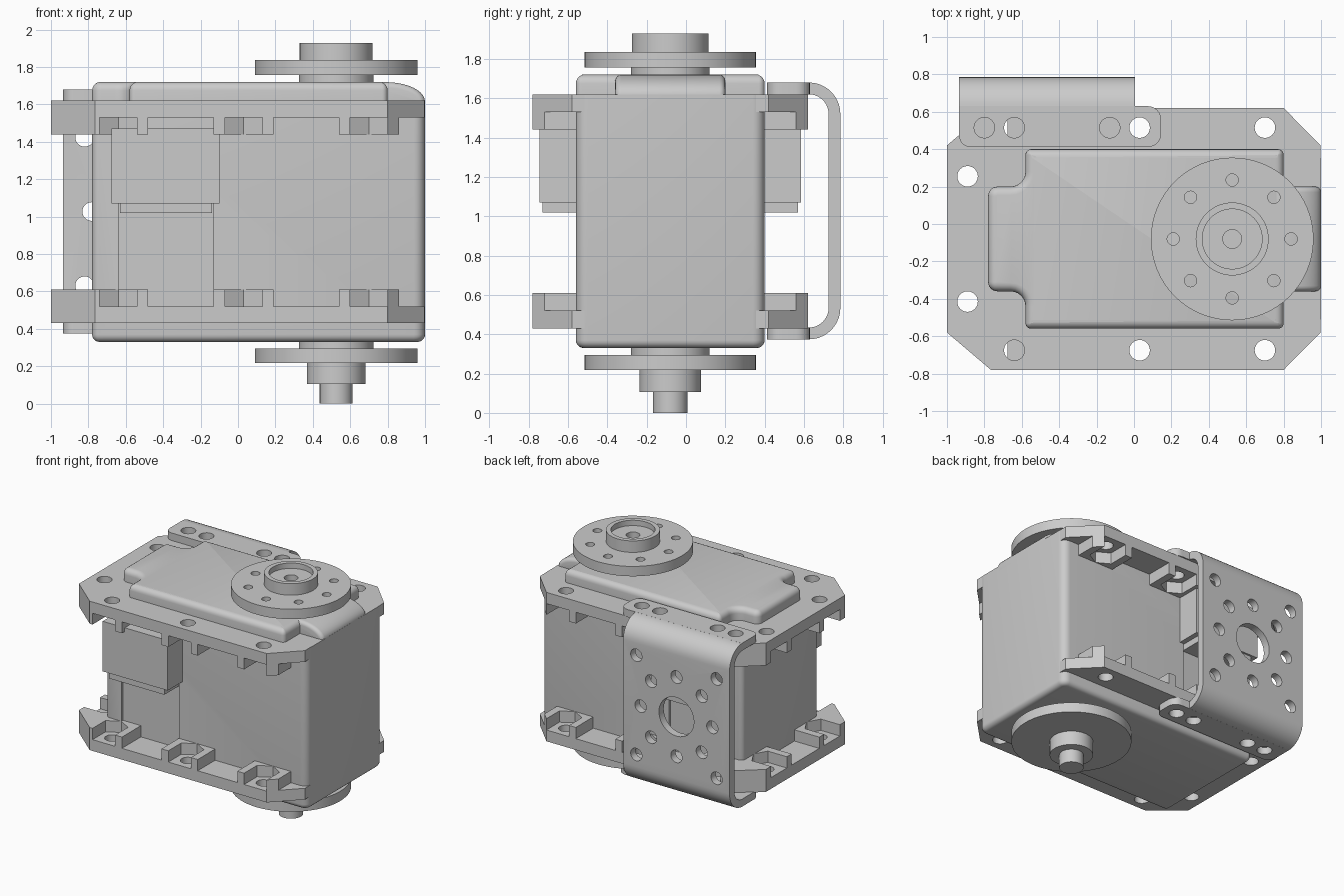
import bpy, bmesh
from math import sin, cos, pi, radians
from mathutils import Vector

if "Cube" in bpy.data.objects:
    bpy.data.objects.remove(bpy.data.objects["Cube"])

CY = -0.08           # mirror plane of the housing in y
AX = 0.525           # output shaft x
parts = []


def finish(name, bm):
    bmesh.ops.recalc_face_normals(bm, faces=bm.faces)
    me = bpy.data.meshes.new(name)
    bm.to_mesh(me)
    bm.free()
    ob = bpy.data.objects.new(name, me)
    bpy.context.collection.objects.link(ob)
    parts.append(ob)
    return ob


def prism(name, pts, lo, hi, axis='Z', bevel_lo=0, bevel_hi=0):
    """Extrude a 2D outline along an axis, optionally rounding the end rims."""
    place = {'X': lambda a, b, t: (t, a, b), 'Y': lambda a, b, t: (a, t, b),
             'Z': lambda a, b, t: (a, b, t)}[axis]
    bm = bmesh.new()
    ends = [[bm.verts.new(place(a, b, t)) for a, b in pts] for t in (lo, hi)]
    caps = [bm.faces.new(e) for e in ends]
    n = len(pts)
    for i in range(n):
        j = (i + 1) % n
        bm.faces.new((ends[0][i], ends[0][j], ends[1][j], ends[1][i]))
    bmesh.ops.recalc_face_normals(bm, faces=bm.faces)
    rims = [(list(c.edges), w) for c, w in zip(caps, (bevel_lo, bevel_hi)) if w]
    for edges, w in rims:
        bmesh.ops.bevel(bm, geom=edges, offset=w, segments=5, profile=0.5, affect='EDGES')
    return finish(name, bm)


def rect(x0, y0, x1, y1):
    return [(x0, y0), (x1, y0), (x1, y1), (x0, y1)]


def circle(x, y, r, n=24):
    return [(x + r * cos(2 * pi * i / n), y + r * sin(2 * pi * i / n)) for i in range(n)]


def rounded(corners, steps=6):
    """Round the right-angle corners of an outline given as (x, y, radius)."""
    out = []
    for i, (x, y, r) in enumerate(corners):
        c = Vector((x, y))
        if not r:
            out.append((x, y))
            continue
        d1 = (Vector(corners[i - 1][:2]) - c).normalized()
        d2 = (Vector(corners[(i + 1) % len(corners)][:2]) - c).normalized()
        m = c + (d1 + d2) * r
        for k in range(steps + 1):
            t = k / steps * pi / 2
            out.append(tuple(m - (d2 * cos(t) + d1 * sin(t)) * r))
    return out


def lathe(name, profile):
    bm = bmesh.new()
    vs = [bm.verts.new((AX + r, CY, z)) for r, z in profile]
    es = [bm.edges.new(p) for p in zip(vs, vs[1:])]
    bmesh.ops.spin(bm, geom=vs + es, cent=(AX, CY, 0), axis=(0, 0, 1),
                   angle=2 * pi, steps=64)
    bmesh.ops.remove_doubles(bm, verts=bm.verts, dist=1e-4)
    return finish(name, bm)


def cut(ob, cutters):
    """Subtract the cutters, bake the result and remove them."""
    for c in cutters:
        c.hide_render = True
        m = ob.modifiers.new('cut', 'BOOLEAN')
        m.operation, m.solver, m.object = 'DIFFERENCE', 'EXACT', c
    dg = bpy.context.evaluated_depsgraph_get()
    me = bpy.data.meshes.new_from_object(ob.evaluated_get(dg))
    ob.modifiers.clear()
    ob.data = me
    for c in cutters:
        parts.remove(c)
        bpy.data.objects.remove(c)


# Housing with shallow recessed side panels
body = prism('housing', rounded([(-0.78, -0.56, .04), (1, -0.56, .06), (1, 0.40, .06),
                                 (-0.78, 0.40, .04)]), 0.33, 1.62, bevel_lo=0.04)
cut(body, [prism('c', rect(-0.64, a, -0.13, b), 0.5, 1.1)
           for a, b in ((-0.7, -0.54), (0.38, 0.6))])

# Raised top cover with stepped end and sloping nose
prism('top_cover', rounded([(-0.58, -0.56, .03), (0.80, -0.56, .03), (0.80, 0.40, .03),
                            (-0.58, 0.40, .03), (-0.58, 0.20, .08), (-0.78, 0.20, .05),
                            (-0.78, -0.36, .05), (-0.58, -0.36, .08)]),
      1.60, 1.72, bevel_hi=0.045)
nose = [(0.72, 1.58), (1, 1.58)] + [(0.79 + 0.21 * cos(t * pi / 20), 1.615 + 0.104 * sin(t * pi / 20))
                                    for t in range(11)] + [(0.72, 1.719)]
prism('cover_nose', nose, -0.36, 0.20, 'Y', 0.03, 0.03)

# Connector blocks on both long sides
for s, side in ((-1, 'front'), (1, 'back')):
    for nm, x0, x1, d, z0, z1 in (('block', -0.675, -0.10, 0.665, 1.07, 1.47),
                                  ('lip', -0.63, -0.14, 0.65, 1.02, 1.08)):
        a, b = sorted((CY + s * 0.4, CY + s * d))
        prism(f'{side}_connector_{nm}', rect(x0, a, x1, b), z0, z1)

# Mounting flanges: plate with hexagonal nut pockets, mirrored for the top
OUTLINE = [(-1, -0.58), (-0.765, -0.78), (0.80, -0.78), (0.998, -0.58),
           (0.998, 0.42), (0.80, 0.62), (-0.765, 0.62), (-1, 0.42)]
HOLES = [(x, CY + s * 0.595, s * pi / 2) for x in (-0.64, 0.03, 0.70) for s in (-1, 1)]
HOLES += [(-0.89, CY + s * 0.335, pi) for s in (-1, 1)]
POCKET = [(0.3, -0.1), (0.3, 0.1), (-0.058, 0.1), (-0.115, 0), (-0.058, -0.1)]


def flange(name, z, d):
    def slab(nm, pts, a, b):
        return prism(nm, pts, *sorted((z + d * a, z + d * b)))
    ob = slab(name, OUTLINE, 0, 0.18)
    cutters = []
    for x, y, ang in HOLES:
        c, s = cos(ang), sin(ang)
        cutters.append(slab('c', [(x + u * c - v * s, y + u * s + v * c) for u, v in POCKET], 0.09, 0.3))
        cutters.append(slab('c', circle(x, y, 0.055), -0.1, 0.3))
    for x0, x1 in ((-0.48, -0.13), (0.19, 0.54), (0.86, 1.1)):
        for y0, y1 in ((-0.9, -0.5), (0.34, 0.74)):
            cutters.append(slab('c', rect(x0, y0, x1, y1), 0.09, 0.3))
    cutters.append(slab('c', rect(-1.1, -0.255, -0.72, 0.095), 0.09, 0.3))
    cut(ob, cutters)


flange('bottom_flange', 0.43, 1)
flange('top_flange', 1.62, -1)

# Output horn on top, with bolt circle
horn = lathe('output_horn', [(0, 1.70), (0.2, 1.70), (0.2, 1.757), (0.435, 1.757), (0.435, 1.836),
                             (0.195, 1.836), (0.195, 1.928), (0.16, 1.928), (0.16, 1.885),
                             (0.05, 1.885), (0.05, 1.78), (0, 1.78)])
cut(horn, [prism('c', circle(AX + 0.315 * cos(i * pi / 4), CY + 0.315 * sin(i * pi / 4), 0.033, 20), 1.74, 1.86)
           for i in range(8)])

# Idler disc and stub shaft underneath
lathe('idler_horn', [(0, 0.36), (0.2, 0.36), (0.2, 0.295), (0.435, 0.295), (0.435, 0.217),
                     (0.157, 0.217), (0.157, 0.105), (0.088, 0.105), (0.088, 0), (0, 0)])

# Bent bracket on the back: C-shaped channel plus upper and lower tabs
BX, BZ = -0.465, 1.027


def bend(r):
    arc = [(0.625 + r * cos(t * pi / 20), 1.52 + r * sin(t * pi / 20)) for t in range(10, -1, -1)]
    return arc + [(y, 2 * BZ - z) for y, z in reversed(arc)]


bracket = prism('bracket_channel', bend(0.16) + bend(0.1)[::-1], -0.935, 0.005, 'X')
spots = [(BX, BZ, 0.155)]
spots += [(BX + 0.317 * cos(i * pi / 4), BZ + 0.317 * sin(i * pi / 4), 0.05) for i in range(8)]
spots += [(BX + i * 0.355, BZ + j * 0.397, 0.05) for i in (-1, 1) for j in (-1, 1)]
cut(bracket, [prism('c', circle(x, z, r, 28), 0.70, 0.85, 'Y') for x, z, r in spots])

TAB = rounded([(-0.935, 0.412, .06), (0.145, 0.412, .07), (0.145, 0.63, .07), (-0.935, 0.63, 0)])
for nm, z0, z1 in (('upper', 1.62, 1.68), ('lower', 0.374, 0.434)):
    tab = prism(f'bracket_{nm}_tab', TAB, z0, z1)
    cut(tab, [prism('c', circle(x, 0.515, 0.055), z0 - 0.05, z1 + 0.05)
              for x in (-0.80, -0.64, -0.13, 0.03)])

# Smooth shading on curves, sharp machined edges
bpy.ops.object.select_all(action='DESELECT')
for ob in parts:
    ob.select_set(True)
bpy.context.view_layer.objects.active = parts[0]
bpy.ops.object.shade_smooth_by_angle(angle=radians(30))
